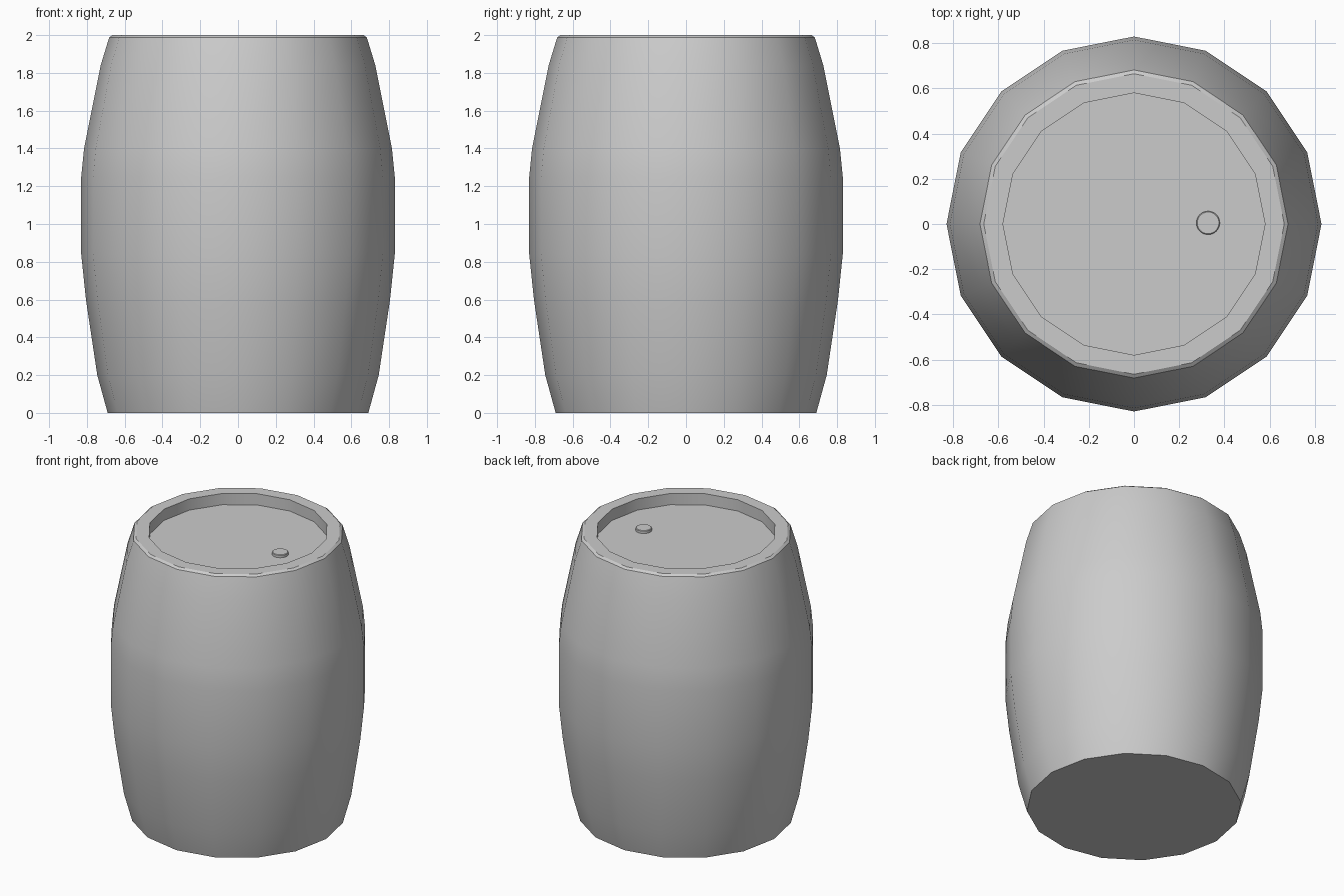
import bpy, bmesh, math

if "Cube" in bpy.data.objects:
    bpy.data.objects.remove(bpy.data.objects["Cube"])


def lathe(name, profile, sides, centre=(0, 0), smooth_angle=30):
    """Revolve (radius, z) points around a vertical axis, capping both ends."""
    bm = bmesh.new()
    rings = []
    for r, z in profile:
        rings.append([bm.verts.new((centre[0] + r * math.cos(2 * math.pi * i / sides),
                                    centre[1] + r * math.sin(2 * math.pi * i / sides), z))
                      for i in range(sides)])
    for a, b in zip(rings, rings[1:]):
        for i in range(sides):
            j = (i + 1) % sides
            bm.faces.new((a[i], a[j], b[j], b[i]))
    bm.faces.new(rings[0][::-1])
    bm.faces.new(rings[-1])
    bmesh.ops.recalc_face_normals(bm, faces=bm.faces)
    mesh = bpy.data.meshes.new(name)
    bm.to_mesh(mesh)
    bm.free()
    obj = bpy.data.objects.new(name, mesh)
    bpy.context.collection.objects.link(obj)
    bpy.ops.object.select_all(action='DESELECT')
    obj.select_set(True)
    bpy.context.view_layer.objects.active = obj
    bpy.ops.object.shade_smooth_by_angle(angle=math.radians(smooth_angle))
    return obj


# Bulging barrel body, chamfered rim and recessed lid
lathe("barrel_body", [
    (0.69, 0), (0.745, 0.2), (0.805, 0.6), (0.83, 0.84), (0.83, 1.25),
    (0.815, 1.4), (0.727, 1.84), (0.682, 1.988), (0.665, 2.0),
    (0.58, 2.0), (0.58, 1.92)], 16)

# Small round bung on the lid
lathe("bung", [(0.052, 1.91), (0.052, 1.937), (0.048, 1.94)], 32, (0.328, 0.005))
